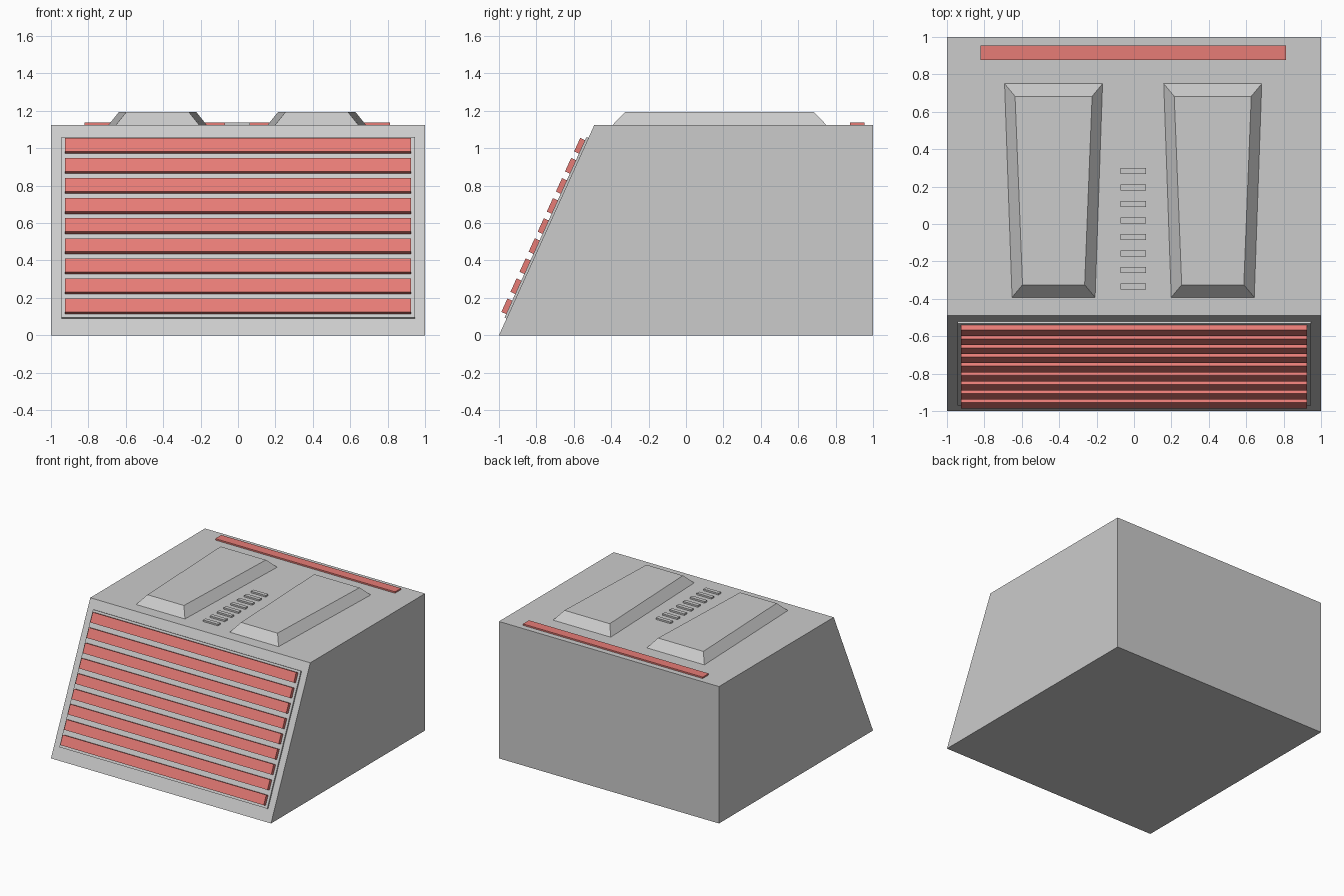
import bpy, math
from mathutils import Vector

if "Cube" in bpy.data.objects:
    bpy.data.objects.remove(bpy.data.objects["Cube"])

TOP = 1.125
red = bpy.data.materials.new("red_paint")
red.diffuse_color = (0.8, 0.2, 0.18, 1)
red.use_nodes = True
red.node_tree.nodes["Principled BSDF"].inputs["Base Color"].default_value = red.diffuse_color


def mesh(name, verts, faces, mat=None):
    me = bpy.data.meshes.new(name)
    me.from_pydata(verts, [], faces)
    ob = bpy.data.objects.new(name, me)
    bpy.context.collection.objects.link(ob)
    if mat:
        me.materials.append(mat)
    return ob


def prism(name, lower, upper, mat=None):
    """Solid between two matching four-sided loops."""
    sides = [(i, (i + 1) % 4, (i + 1) % 4 + 4, i + 4) for i in range(4)]
    return mesh(name, lower + upper, [(3, 2, 1, 0), (4, 5, 6, 7)] + sides, mat)


def box(name, x0, x1, y0, y1, z0, z1, mat=None):
    loop = [(x0, y0), (x1, y0), (x1, y1), (x0, y1)]
    return prism(name, [(x, y, z0) for x, y in loop], [(x, y, z1) for x, y in loop], mat)


# Main body: side profile swept across x
profile = [(-1, 0), (1, 0), (1, TOP), (-0.49, TOP)]
prism("body", [(1, y, z) for y, z in profile], [(-1, y, z) for y, z in profile])

# Sloped front: helper places a box by distance up the slope and height off it
up = Vector((0, 0.51, TOP)).normalized()
out = Vector((0, -up.z, up.y))


def on_slope(name, half, s0, s1, h0, h1, mat=None):
    def loop(h):
        return [Vector((x, -1, 0)) + up * s + out * h
                for x, s in ((-half, s0), (half, s0), (half, s1), (-half, s1))]
    return prism(name, loop(h0), loop(h1), mat)


on_slope("grille_panel", 0.945, 0.099, 1.158, -0.005, 0.012)

# Grille slats
for i in range(9):
    s = 0.119 + i * 0.1178
    on_slope(f"grille_slat_{i + 1}", 0.925, s, s + 0.079, 0.01, 0.04, red)

# Tapered raised hoods on the top
for side, cx in (("left", -0.43), ("right", 0.421)):
    def ring(front, back, y0, y1, z):
        return [(cx - front, y0, z), (cx + front, y0, z), (cx + back, y1, z), (cx - back, y1, z)]
    prism(f"raised_hood_{side}", ring(0.222, 0.262, -0.392, 0.75, TOP),
          ring(0.166, 0.206, -0.325, 0.683, 1.195))

# Row of small vent ribs between the hoods
for i in range(8):
    y = -0.335 + i * 0.0885
    box(f"vent_rib_{i + 1}", -0.071, 0.064, y - 0.016, y + 0.016, TOP - 0.01, TOP + 0.013)

# Red strip near the rear edge
box("rear_strip", -0.82, 0.814, 0.876, 0.954, TOP - 0.01, TOP + 0.012, red)
